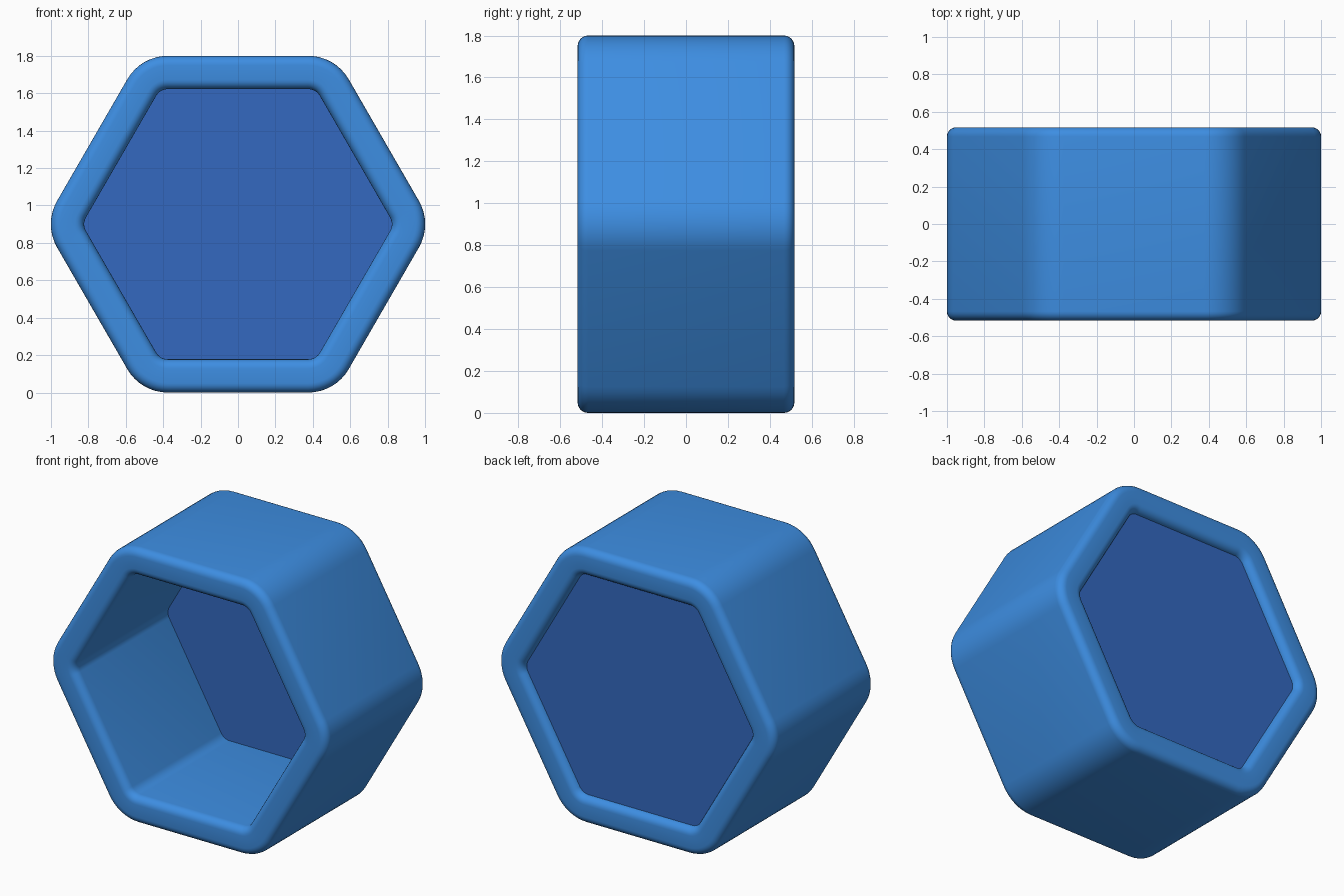
import bpy
import bmesh
from math import sin, cos, pi, radians
from mathutils import Vector

if "Cube" in bpy.data.objects:
    bpy.data.objects.remove(bpy.data.objects["Cube"])

CZ = 0.9          # centre height
CORE = 0.65       # sharp hexagon that the rounded outlines are offset from
OUTER, INNER = 0.25, 0.072
HALF, R = 0.517, 0.05


def material(name, rgb):
    m = bpy.data.materials.new(name)
    m.diffuse_color = (*rgb, 1)
    m.use_nodes = True
    m.node_tree.nodes["Principled BSDF"].inputs["Base Color"].default_value = m.diffuse_color
    return m


def rounded_hex(offset, y, steps=8):
    pts = []
    for k in range(6):
        a = k * pi / 3
        c = Vector((cos(a), 0, sin(a))) * CORE / cos(pi / 6)
        for i in range(steps + 1):
            t = a - pi / 6 + i * pi / 3 / steps
            pts.append((c.x + offset * cos(t), y, CZ + c.z + offset * sin(t)))
    return pts


def finish(name, bm, mat):
    bmesh.ops.recalc_face_normals(bm, faces=bm.faces[:])
    me = bpy.data.meshes.new(name)
    bm.to_mesh(me)
    bm.free()
    ob = bpy.data.objects.new(name, me)
    bpy.context.collection.objects.link(ob)
    me.materials.append(mat)
    bpy.ops.object.select_all(action='DESELECT')
    ob.select_set(True)
    bpy.context.view_layer.objects.active = ob
    bpy.ops.object.shade_smooth_by_angle(angle=radians(35))


def loft(bm, sections, closed):
    rings = [[bm.verts.new(p) for p in rounded_hex(o, y)] for o, y in sections]
    n = len(rings[0])
    pairs = list(zip(rings, rings[1:])) + ([(rings[-1], rings[0])] if closed else [])
    for a, b in pairs:
        for i in range(n):
            j = (i + 1) % n
            bm.faces.new((a[i], a[j], b[j], b[i]))
    return rings


# hexagonal tube: rounded rectangular wall section swept round the hexagon
section = []
for q, (o, y) in enumerate([(OUTER - R, HALF - R), (INNER + R, HALF - R),
                            (INNER + R, R - HALF), (OUTER - R, R - HALF)]):
    for i in range(7):
        t = q * pi / 2 + i * pi / 12
        section.append((o + R * cos(t), y + R * sin(t)))
bm = bmesh.new()
loft(bm, section, True)
finish("hexagon_tube", bm, material("bright blue", (0.047, 0.27, 0.76)))

# back panel closing the rear opening
bm = bmesh.new()
rings = loft(bm, [(INNER + 0.002, 0.45), (INNER + 0.002, 0.472)], False)
for r in rings:
    bm.faces.new(r)
finish("back_panel", bm, material("deep blue", (0.033, 0.141, 0.53)))
